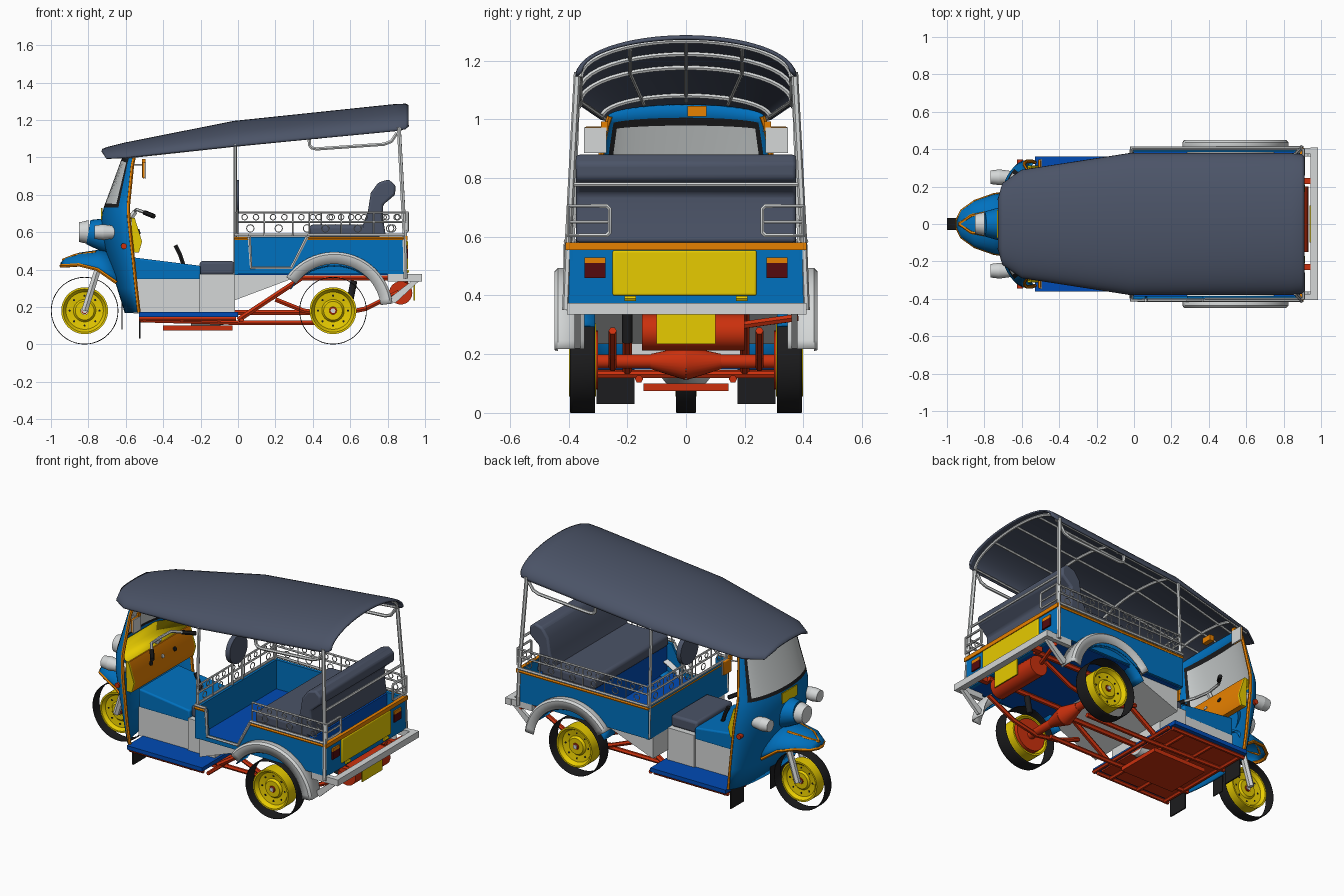
import bpy, bmesh
from math import sin, cos, radians
from mathutils import Vector

if "Cube" in bpy.data.objects:
    bpy.data.objects.remove(bpy.data.objects["Cube"])


def material(name, r, g, b):
    m = bpy.data.materials.new(name)
    m.use_nodes = True
    m.diffuse_color = (r, g, b, 1)
    m.node_tree.nodes["Principled BSDF"].inputs["Base Color"].default_value = (r, g, b, 1)
    return m


BLUE = material("body blue", 0, .165, .52)
DEEP = material("floor blue", 0, .07, .46)
SLATE = material("slate vinyl", .07, .087, .135)
GREY = material("light grey", .66, .68, .68)
YELLOW = material("yellow", .86, .64, 0)
ORANGE = material("orange", .88, .24, 0)
RED = material("chassis red", .6, .03, .004)
BLACK = material("black rubber", .012, .012, .013)
DARKRED = material("lamp red", .09, .003, .004)
GLASS = material("glass grey", .6, .63, .63)


def finish(name, me, mats, thick=0, bevel=0):
    for m in mats if isinstance(mats, tuple) else (mats,):
        me.materials.append(m)
    me.polygons.foreach_set("use_smooth", [True] * len(me.polygons))
    me.set_sharp_from_angle(angle=radians(35))
    ob = bpy.data.objects.new(name, me)
    bpy.context.collection.objects.link(ob)
    if thick:
        mod = ob.modifiers.new("thickness", "SOLIDIFY")
        mod.thickness, mod.offset = thick, 0
    if bevel:
        mod = ob.modifiers.new("soft edges", "BEVEL")
        mod.width, mod.segments = bevel, 3
    return ob


def from_bmesh(name, bm, mats, **kw):
    bmesh.ops.recalc_face_normals(bm, faces=bm.faces)
    me = bpy.data.meshes.new(name)
    bm.to_mesh(me)
    bm.free()
    return finish(name, me, mats, **kw)


def box(name, x, y, z, mat, **kw):
    """Box from (low, high) pairs."""
    bm = bmesh.new()
    bmesh.ops.create_cube(bm, size=1)
    for v in bm.verts:
        v.co = [lo + (hi - lo) * (c + .5) for c, (lo, hi) in zip(v.co, (x, y, z))]
    return from_bmesh(name, bm, mat, **kw)


def prism(name, outline, y, mat, **kw):
    """Side outline in x, z pushed across the y range."""
    bm = bmesh.new()
    ends = [[bm.verts.new((px, yy, pz)) for px, pz in outline] for yy in y]
    n = len(outline)
    for e in ends:
        bm.faces.new(e)
    for i in range(n):
        j = (i + 1) % n
        bm.faces.new((ends[0][i], ends[0][j], ends[1][j], ends[1][i]))
    return from_bmesh(name, bm, mat, **kw)


def loft(name, rows, mats, wrap=False, rule=None, **kw):
    """Skin a grid of points; rule(row, column) gives the material slot."""
    bm = bmesh.new()
    g = [[bm.verts.new(p) for p in r] for r in rows]
    n = len(g)
    for i in range(n if wrap else n - 1):
        for j in range(len(g[0]) - 1):
            f = bm.faces.new((g[i][j], g[i][j + 1], g[(i + 1) % n][j + 1], g[(i + 1) % n][j]))
            f.material_index = rule(i, j) if rule else 0
    return from_bmesh(name, bm, mats, **kw)


def rod(name, a, b, r1, mat, r2=None, seg=24):
    a, b = Vector(a), Vector(b)
    bm = bmesh.new()
    bmesh.ops.create_cone(bm, cap_ends=True, segments=seg, radius1=r1,
                          radius2=r1 if r2 is None else r2, depth=(b - a).length)
    rot = (b - a).to_track_quat("Z", "Y")
    for v in bm.verts:
        v.co = rot @ v.co + (a + b) / 2
    return from_bmesh(name, bm, mat)


def tube(name, pts, mat, r=.009, closed=False):
    cu = bpy.data.curves.new(name, "CURVE")
    cu.dimensions, cu.bevel_depth, cu.bevel_resolution, cu.use_fill_caps = "3D", r, 1, True
    sp = cu.splines.new("POLY")
    sp.points.add(len(pts) - 1)
    for p, co in zip(sp.points, pts):
        p.co = (*co, 1)
    sp.use_cyclic_u = closed
    tmp = bpy.data.objects.new(name, cu)
    me = bpy.data.meshes.new_from_object(tmp)
    bpy.data.objects.remove(tmp)
    return finish(name, me, mat)


def arc(n, lo=-90, hi=90):
    return [radians(lo + (hi - lo) * i / n) for i in range(n + 1)]


# Wheels: open tread band, dished rim, hub and bolt holes
def wheel(name, x, y, h):
    def lathe(part, prof, mat, **kw):
        loft(name + part, [[(x + r * cos(a), y + d, .18 + r * sin(a)) for r, d in prof]
                           for a in arc(48, 0, 360)[:-1]], mat, wrap=True, **kw)
    half = [(.02, .6 * h), (.05, .6 * h), (.06, .3 * h), (.1, .45 * h), (.115, h), (.125, h)]
    lathe("_rim", [(r, -d) for r, d in half] + half[::-1], YELLOW)
    lathe("_tyre", [(.178, -h * .92), (.179, -h * .7), (.179, h * .7), (.178, h * .92)], BLACK, thick=.003)
    rod(name + "_hub", (x, y - h * .72, .18), (x, y + h * .72, .18), .018, RED, seg=12)
    rod(name + "_hub_cap", (x, y - h * .85, .18), (x, y + h * .85, .18), .013, GREY, seg=12)
    for a in arc(8, 0, 360)[:-1]:
        cx, cz = x + .08 * cos(a), .18 + .08 * sin(a)
        rod(name + "_hole", (cx, y - .42 * h, cz), (cx, y + .42 * h, cz), .006, BLACK, seg=8)


wheel("front_wheel", -.82, 0, .036)
for s in (-1, 1):
    wheel("rear_wheel", .508, s * .352, .046)
    tube("front_fork", [(-.82, s * .05, .18), (-.75, s * .05, .4)], GREY, .02)

# Cab shell with windshield set by row and column
SHELL = [(.17, -.60, -.53, .33), (.30, -.64, -.545, .335), (.45, -.69, -.56, .335),
         (.58, -.72, -.575, .335), (.68, -.725, -.585, .325), (.73, -.712, -.587, .315),
         (.75, -.705, -.586, .31), (.96, -.62, -.565, .275), (.98, -.61, -.56, .27),
         (1.01, -.59, -.555, .26)]
shell_rows = [[(xr + (xf - xr) * cos(t), w * sin(t), z + max(0, z - .9) * .35 * cos(t)) for t in arc(24)]
              for z, xf, xr, w in SHELL]


def shell_rule(i, j):
    side = abs(j - 11.5)
    if i < 5 or i > 7 or side > 9:
        return 0
    return 2 if i == 6 and side < 8 else 1


loft("cab_shell", shell_rows, (BLUE, BLACK, GLASS), rule=shell_rule, thick=.012)
for k in (0, -1):
    tube("cab_edge_trim", [r[k] for r in shell_rows], ORANGE, .01)
box("front_plate", (-.732, -.724), (-.075, .075), (.665, .73), YELLOW)

# Dashboard: sloping shelf, rear-facing board with end caps
DASH = [(-.57, .675), (-.552, .675), (-.513, .55), (-.53, .49), (-.565, .49)]
loft("dash_shelf", [[(x, -w, z), (x, w, z)] for x, w, z in
                    ((-.56, .305, .672), (-.645, .28, .695), (-.695, .17, .715))], YELLOW, thick=.008)
prism("dash_board", DASH, (-.3, .3), ORANGE)
for s in (-1, 1):
    prism("dash_end_cap", DASH, sorted((s * .3, s * .312)), YELLOW)
    rod("dash_vent", (-.54, s * .12, .6), (-.524, s * .12, .605), .014, BLACK, seg=16)
rod("dash_badge", (-.54, 0, .6), (-.524, 0, .605), .012, GREY, seg=16)

# Controls
tube("steering_column", [(-.7, 0, .5), (-.55, 0, .71)], GREY, .016)
tube("handlebar", [(-.5, -.15, .705), (-.54, -.1, .72), (-.55, 0, .715), (-.54, .1, .72), (-.5, .15, .705)], GREY)
for s in (-1, 1):
    tube("hand_grip", [(-.5, s * .15, .705), (-.45, s * .22, .685)], BLACK, .013)
tube("gear_lever", [(-.29, .05, .42), (-.31, .05, .48), (-.335, .05, .53)], BLACK, .012)

# Lamps and mirrors
rod("centre_lamp_housing", (-.68, 0, .58), (-.8, 0, .6), .1, BLUE, .066)
rod("centre_lamp", (-.8, 0, .6), (-.85, 0, .6), .064, GREY, .052)
for s in (-1, 1):
    rod("side_lamp", (-.6, s * .25, .6), (-.72, s * .25, .6), .025, GREY, .042)
    rod("side_lamp_rim", (-.72, s * .25, .6), (-.768, s * .25, .6), .042, GREY, .036)
    rod("indicator", (-.61, s * .3, .525), (-.61, s * .345, .525), .016, RED, seg=12)
    tube("mirror_arm", [(-.56, s * .265, .96), (-.505, s * .28, .96)], GREY, .004)
    box("mirror_bracket", (-.512, -.495), sorted((s * .265, s * .29)), (.96, .992), ORANGE)
    box("mirror_back", (-.512, -.498), sorted((s * .272, s * .345)), (.888, .975), ORANGE, bevel=.005)
    box("mirror_glass", (-.499, -.492), sorted((s * .27, s * .348)), (.886, .972), GREY)

# Front mudguard with trim
guard = [[(x, w * sin(t), zb + (zt - zb) * cos(t)) for t in arc(16)] for x, w, zt, zb in
         [(-.945, .02, .432, .42), (-.92, .07, .458, .42), (-.85, .12, .485, .425),
          (-.75, .155, .5, .4), (-.65, .17, .49, .33)]]
loft("front_mudguard", guard, BLUE, thick=.01)
tube("mudguard_trim", [r[0] for r in guard[::-1]] + [r[-1] for r in guard], ORANGE, .01)
for s in (-1, 1):
    tube("mudguard_stripe", [(-.935, 0, .45), (-.87, s * .045, .476), (-.76, s * .065, .492)], ORANGE, .009)

# Driver floor, tunnel and seat
box("footboard", (-.53, 0), (-.36, .36), (.147, .172), DEEP)
prism("engine_tunnel", [(-.56, .465), (-.2, .42), (-.2, .345), (-.56, .345)], (-.2, .2), BLUE, bevel=.01)
box("tunnel_side", (-.56, -.2), (-.198, .198), (.165, .35), GREY)
box("driver_seat_box", (-.205, -.015), (-.21, .21), (.165, .375), GREY)
box("driver_seat", (-.205, -.02), (-.18, .18), (.372, .445), SLATE, bevel=.015)
rod("driver_backrest", (-.025, 0, .79), (.005, 0, .79), .09, SLATE)
for s in (-1, 1):
    tube("backrest_stay", [(-.005, s * .05, .58), (-.005, s * .05, .75)], GREY, .007)
    box("mud_flap", (-.53, -.522), sorted((s * .175, s * .305)), (.03, .17), BLACK)
box("centre_flap", (-.622, -.617), (-.04, .04), (.08, .26), BLACK)

# Passenger tub: plain left wall, right wall with a low entry
SIDE = [(-.02, .375), (.895, .375), (.902, .575), (-.02, .575)]
ENTRY = [(.37, .575), (.285, .41), (.07, .41), (.06, .575)]
prism("tub_wall_closed", SIDE, (.385, .405), BLUE)
prism("tub_wall_entry", SIDE[:3] + ENTRY + SIDE[3:], (-.405, -.385), BLUE)
box("tub_front_wall", (-.02, 0), (-.4, .4), (.37, .575), BLUE)
box("tub_rear_wall", (.88, .9), (-.4, .4), (.37, .575), BLUE)
box("tub_floor", (-.015, .89), (-.39, .39), (.37, .39), DEEP)
prism("tub_skirt", [(-.02, .37), (.34, .37), (-.02, .235)], (-.36, .36), GREY)
tube("entry_trim", [(x, -.408, z) for x, z in ENTRY], GREY, .01)
for name, y, z, r, mat in (("tub_trim", .403, .566, .01, ORANGE), ("tub_rim", .408, .585, .009, GREY)):
    tube(name, [(.37, -y, z), (.89, -y, z)], mat, r)
    tube(name, [(.89, y, z), (-.015, y, z), (-.015, -y, z), (.06, -y, z)], mat, r)
box("tail_trim", (.885, .907), (-.41, .41), (.555, .58), ORANGE)

# Passenger bench
box("bench_base", (.4, .78), (-.38, .38), (.385, .57), DEEP)
box("bench_cushion", (.38, .76), (-.375, .375), (.565, .64), SLATE, bevel=.02)
prism("bench_back", [(.65, .59), (.79, .58), (.775, .68), (.775, .745), (.84, .8), (.842, .85), (.805, .882),
                     (.75, .865), (.71, .81), (.695, .715)], (-.375, .375), SLATE, bevel=.012)

# Tail panel, lamps, plate and bumper
box("tail_panel", (.895, .909), (-.25, .24), (.4, .553), YELLOW, bevel=.006)
for s in (-1, 1):
    y = sorted((s * .275, s * .345))
    box("tail_lamp", (.895, .909), y, (.46, .51), DARKRED)
    box("turn_lamp", (.895, .909), y, (.51, .53), ORANGE)
    box("bumper_arm", (.8, .97), sorted((s * .375, s * .405)), (.335, .375), GREY)
    box("bumper_bracket", (.88, .95), sorted((s * .215, s * .245)), (.34, .37), RED)
    prism("bumper_brace", [(.8, .24), (.84, .22), (.97, .34), (.93, .34)], sorted((s * .36, s * .38)), GREY)
    tube("latch", [(.905, s * .17, .39), (.905, s * .21, .39)], YELLOW, .01)
box("bumper", (.945, .985), (-.405, .41), (.335, .375), GREY)
box("rear_plate", (.938, .945), (-.1, .1), (.235, .335), YELLOW)

# Rear fenders
for s in (-1, 1):
    prof = [(.25, .44), (.3, .445), (.31, .435), (.31, .345)]
    loft("rear_fender", [[(.515 + r * cos(a), s * y, .18 + r * sin(a)) for r, y in prof]
                         for a in arc(24, 7, 145)], GREY, thick=.008)
    loft("wheel_well", [[(.515 + .27 * cos(a), s * y, .17 + .25 * sin(a)) for y in (.31, .42)]
                        for a in arc(16, 30, 150)], BLUE, thick=.006)


# Decorative railings along a straight run
def railing(name, a, b):
    a, b = Vector(a), Vector(b)
    run = b - a
    n = max(1, round(run.length / .15))
    for z in (.655, .705):
        tube(name + "_rail", [(p.x, p.y, z) for p in (a, b)], GREY, .006)
    for i in range(n + 1):
        p = a + run * i / n
        tube(name + "_baluster", [(p.x, p.y, .58), (p.x, p.y, .705)], GREY, .004)
        if i < n:
            for z, r, f in ((.62, .02, .5), (.68, .015, .3), (.68, .015, .7)):
                c = a + run * (i + f) / n
                tube(name + "_scroll", [c + run.normalized() * r * cos(t) + Vector((0, 0, z + r * sin(t)))
                                        for t in arc(12, 0, 360)[:-1]], GREY, .003, True)


railing("left_railing", (-.01, .4, 0), (.9, .4, 0))
railing("right_railing", (.38, -.4, 0), (.9, -.4, 0))
railing("front_railing", (-.01, -.4, 0), (-.01, .4, 0))
for s in (-1, 1):
    tube("rear_guard", [(.905, s * y, z) for y, z in
                        ((.26, .615), (.27, .605), (.4, .605), (.4, .705), (.27, .705), (.26, .695))], GREY, .008, True)
    tube("rear_guard_bar", [(.905, s * .26, .65), (.905, s * .4, .65)], GREY, .006)

# Canopy with bows and stringers
ROOF = [(-.725, .13, 1.04, 1.03), (-.7, .215, 1.05, .992), (-.6, .285, 1.075, .997), (-.02, .375, 1.19, 1.058),
        (.84, .375, 1.28, 1.14), (.895, .37, 1.282, 1.15), (.91, .355, 1.275, 1.165)]


def roof(x, t, gap=0):
    for p, q in zip(ROOF, ROOF[1:]):
        if p[0] <= x <= q[0]:
            f = (x - p[0]) / (q[0] - p[0])
            w, zt, zb = [u + (v - u) * f for u, v in zip(p[1:], q[1:])]
            return (x, (w - gap) * sin(t), zb + (zt - zb - gap) * cos(t))


loft("canopy", [[roof(r[0], t) for t in arc(32)] for r in ROOF], SLATE, thick=.01)
for x in (-.5, -.02, .42, .87):
    tube("canopy_bow", [roof(x, t, .014) for t in arc(20)], GREY, .009)
for deg in (-88, -32, 0, 32, 88):
    tube("canopy_stringer", [roof(x, radians(deg), .014) for x in (-.6, -.02, .87)], GREY, .007)

# Canopy posts and grab rails
for s in (-1, 1):
    tube("middle_post", [(-.015, s * .395, .38), (-.015, s * .37, 1.07)], GREY, .01)
    tube("rear_post", [(.895, s * .41, .35), (.89, s * .4, .6), (.86, s * .37, 1.16)], GREY, .012)
    tube("grab_rail", [(.38, s * .365, 1.11), (.382, s * .365, 1.065), (.395, s * .365, 1.05), (.42, s * .365, 1.045),
                       (.78, s * .365, 1.07), (.82, s * .365, 1.085), (.85, s * .365, 1.13)], GREY, .01)
tube("back_bar", [(.88, -.385, .778), (.88, .385, .778)], GREY, .008)
box("roof_meter", (-.53, -.5), (.005, .07), (1.01, 1.045), ORANGE)

# Chassis, axle, muffler and gearbox
for s in (-1, 1):
    tube("main_rail", [(-.53, s * .16, .13), (.02, s * .16, .115), (.48, s * .16, .115)], RED, .014)
    tube("outer_rail", [(-.53, s * .33, .135), (-.01, s * .33, .135)], RED, .012)
    tube("kick_up_rail", [(0, s * .2, .13), (.34, s * .2, .355), (.9, s * .2, .355)], RED, .016)
    tube("leaf_spring", [(.2, s * .25, .24), (.35, s * .25, .18), (.51, s * .25, .155),
                         (.68, s * .25, .19), (.86, s * .25, .28)], RED, .014)
    rod("brake_drum", (.508, s * .3, .18), (.508, s * .335, .18), .1, RED)
    rod("differential", (.508, 0, .17), (.508, s * .12, .175), .058, RED, .026)
rod("shock_absorber", (.6, -.2, .24), (.62, -.2, .34), .018, BLACK, seg=12)
for x in (-.5, -.3, -.1, .02):
    tube("cross_member", [(x, -.33, .13), (x, .33, .13)], RED, .012)
box("belly_pan", (-.4, -.03), (-.145, .145), (.075, .1), RED)
box("floor_underside", (-.52, -.02), (-.31, .31), (.138, .146), RED)
rod("rear_axle", (.508, -.31, .175), (.508, .31, .175), .024, RED)
tube("drive_shaft", [(-.05, 0, .17), (.508, 0, .17)], RED, .016)
rod("gearbox", (-.25, 0, .175), (-.02, 0, .175), .1, GREY, .06)
rod("muffler", (.87, -.15, .275), (.87, .2, .275), .062, RED)
tube("exhaust_pipe", [(.85, .2, .3), (.87, .27, .31), (.9, .38, .325)], RED, .014)
